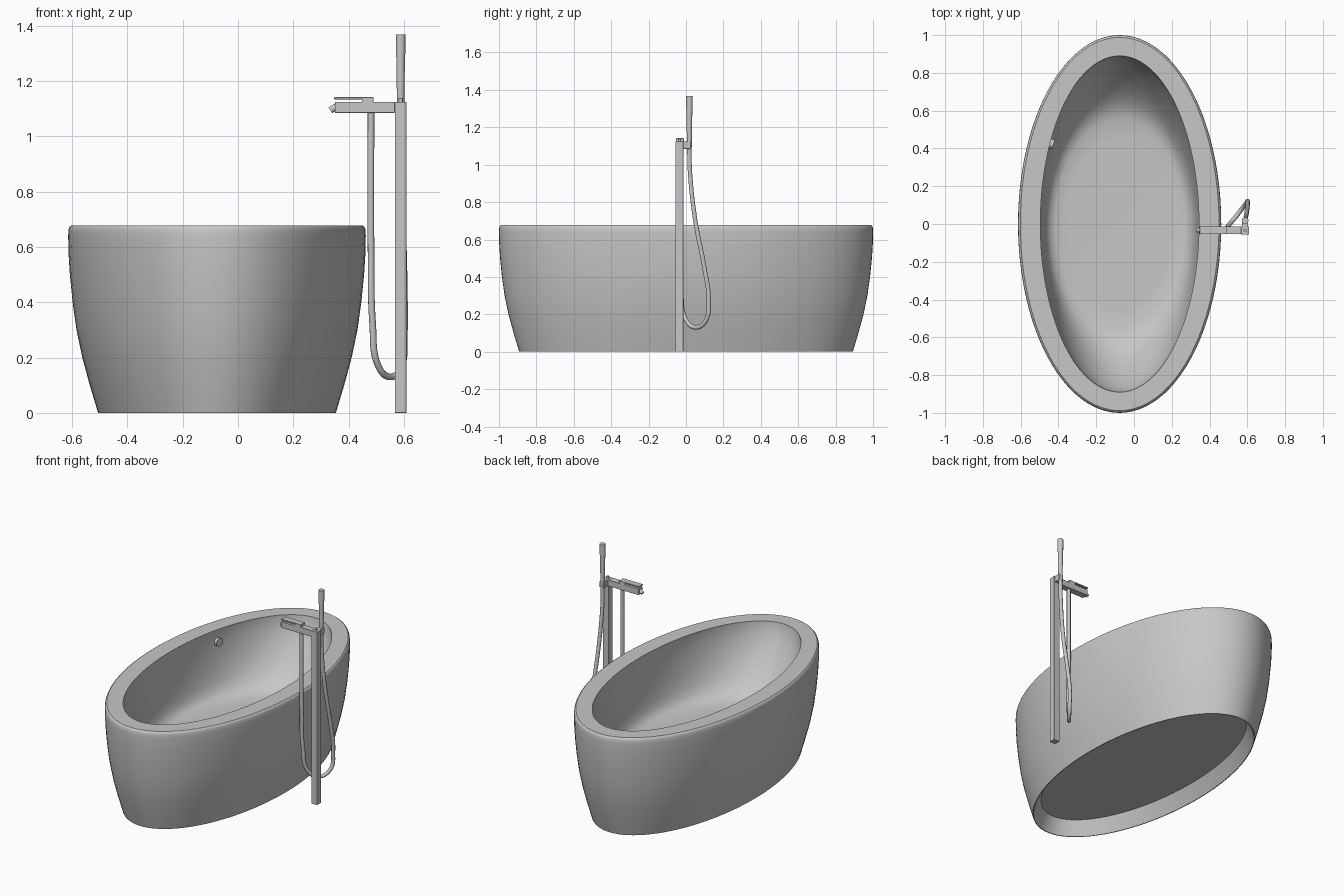
import bpy, bmesh, math
from mathutils import Vector

cube = bpy.data.objects.get("Cube")
if cube:
    bpy.data.objects.remove(cube, do_unlink=True)

GREY = (0.57, 0.57, 0.57, 1)
grey = bpy.data.materials.new("plain grey")
grey.use_nodes = True
grey.diffuse_color = GREY
grey.node_tree.nodes["Principled BSDF"].inputs["Base Color"].default_value = GREY

TUB_X, RX, RY = -0.076, 0.538, 1.0


def finish(obj, angle=35):
    """Give an object its material and smooth shading with sharp edges kept."""
    obj.data.materials.append(grey)
    bpy.ops.object.select_all(action='DESELECT')
    obj.select_set(True)
    bpy.context.view_layer.objects.active = obj
    bpy.ops.object.shade_smooth_by_angle(angle=math.radians(angle))
    return obj


def loft(name, rings, segments=96):
    """Join elliptical rings (rx, ry, z) into a skin, capped at both ends."""
    bm = bmesh.new()
    loops = []
    for rx, ry, z in rings:
        loops.append([bm.verts.new((TUB_X + rx * math.cos(a), ry * math.sin(a), z))
                      for a in (2 * math.pi * i / segments for i in range(segments))])
    for low, high in zip(loops, loops[1:]):
        for i in range(segments):
            j = (i + 1) % segments
            bm.faces.new((low[i], low[j], high[j], high[i]))
    bm.faces.new(loops[0][::-1])
    bm.faces.new(loops[-1])
    bmesh.ops.recalc_face_normals(bm, faces=bm.faces)
    mesh = bpy.data.meshes.new(name)
    bm.to_mesh(mesh)
    bm.free()
    obj = bpy.data.objects.new(name, mesh)
    bpy.context.collection.objects.link(obj)
    return finish(obj)


def box(name, low, high, bevel=0.001):
    """Box between two corners with slightly eased edges."""
    low, high = Vector(low), Vector(high)
    bpy.ops.mesh.primitive_cube_add(size=1, location=(low + high) / 2)
    obj = bpy.context.object
    obj.name = name
    obj.scale = high - low
    bpy.ops.object.transform_apply(location=False, rotation=False, scale=True)
    mod = obj.modifiers.new("eased edges", 'BEVEL')
    mod.width, mod.segments = bevel, 1
    return finish(obj)


def rod(name, start, end, r1, r2=None, sides=24):
    """Cylinder or cone from one point to another."""
    start, end = Vector(start), Vector(end)
    axis = end - start
    bpy.ops.mesh.primitive_cone_add(vertices=sides, radius1=r1, radius2=r1 if r2 is None else r2,
                                    depth=axis.length, location=(start + end) / 2)
    obj = bpy.context.object
    obj.name = name
    obj.rotation_mode = 'QUATERNION'
    obj.rotation_quaternion = axis.to_track_quat('Z', 'Y')
    return finish(obj)


# Tub: recessed underside, flared outer wall, flat rim, sloping basin
underside = [(0.16, 0.09), (0.113, 0.0)]
outer = [(0.108, 0.0), (0.078, 0.1), (0.051, 0.2), (0.03, 0.3), (0.016, 0.4),
         (0.006, 0.5), (0.001, 0.58), (0.0, 0.64), (0.001, 0.662), (0.005, 0.673), (0.012, 0.678)]
basin = [(0.42, 0.89, 0.678), (0.423, 0.888, 0.66), (0.424, 0.865, 0.59), (0.42, 0.82, 0.51),
         (0.413, 0.765, 0.43), (0.403, 0.71, 0.365), (0.39, 0.655, 0.315), (0.37, 0.605, 0.285),
         (0.34, 0.555, 0.27), (0.28, 0.45, 0.265)]
loft("bathtub", [(RX - d, RY - d, z) for d, z in underside + outer] + basin)

# Overflow cover on the inner wall
a = math.radians(150.5)
spot = Vector((TUB_X + 0.424 * math.cos(a), 0.866 * math.sin(a), 0.6))
inward = -Vector((math.cos(a) / 0.424, math.sin(a) / 0.866, 0)).normalized()
rod("overflow_cover", spot - inward * 0.01, spot + inward * 0.02, 0.026)

# Floor-standing tap
box("tap_post", (0.567, -0.056, 0), (0.609, -0.014, 1.125))
box("spout", (0.35, -0.054, 1.085), (0.567, -0.012, 1.125))
rod("spout_nozzle", (0.362, -0.032, 1.112), (0.334, -0.032, 1.094), 0.012)
box("lever_base", (0.448, -0.054, 1.122), (0.49, -0.012, 1.142))
box("lever_plate", (0.348, -0.054, 1.134), (0.46, -0.012, 1.142))
rod("post_button", (0.588, -0.034, 1.12), (0.588, -0.034, 1.138), 0.008)

# Hand shower and its holder
box("shower_holder", (0.572, -0.018, 1.085), (0.604, 0.026, 1.125))
rod("shower_handle", (0.588, 0.018, 1.08), (0.588, 0.018, 1.3), 0.0125, 0.016)
rod("shower_head", (0.588, 0.018, 1.298), (0.588, 0.018, 1.368), 0.0175)

# Hose hanging in a loop from the hand shower to the spout
path = [(0.588, 0.017, 1.1), (0.588, 0.022, 0.95), (0.595, 0.05, 0.7), (0.601, 0.098, 0.45),
        (0.601, 0.121, 0.28), (0.59, 0.105, 0.165), (0.548, 0.05, 0.13), (0.505, -0.002, 0.175),
        (0.487, -0.026, 0.32), (0.481, -0.032, 0.6), (0.481, -0.032, 1.09)]
curve = bpy.data.curves.new("shower_hose", 'CURVE')
curve.dimensions = '3D'
curve.bevel_depth = 0.012
curve.bevel_resolution = 3
curve.resolution_u = 8
spline = curve.splines.new('BEZIER')
spline.bezier_points.add(len(path) - 1)
for point, co in zip(spline.bezier_points, path):
    point.co = co
    point.handle_left_type = point.handle_right_type = 'AUTO'
hose = bpy.data.objects.new("shower_hose", curve)
bpy.context.collection.objects.link(hose)
curve.materials.append(grey)
